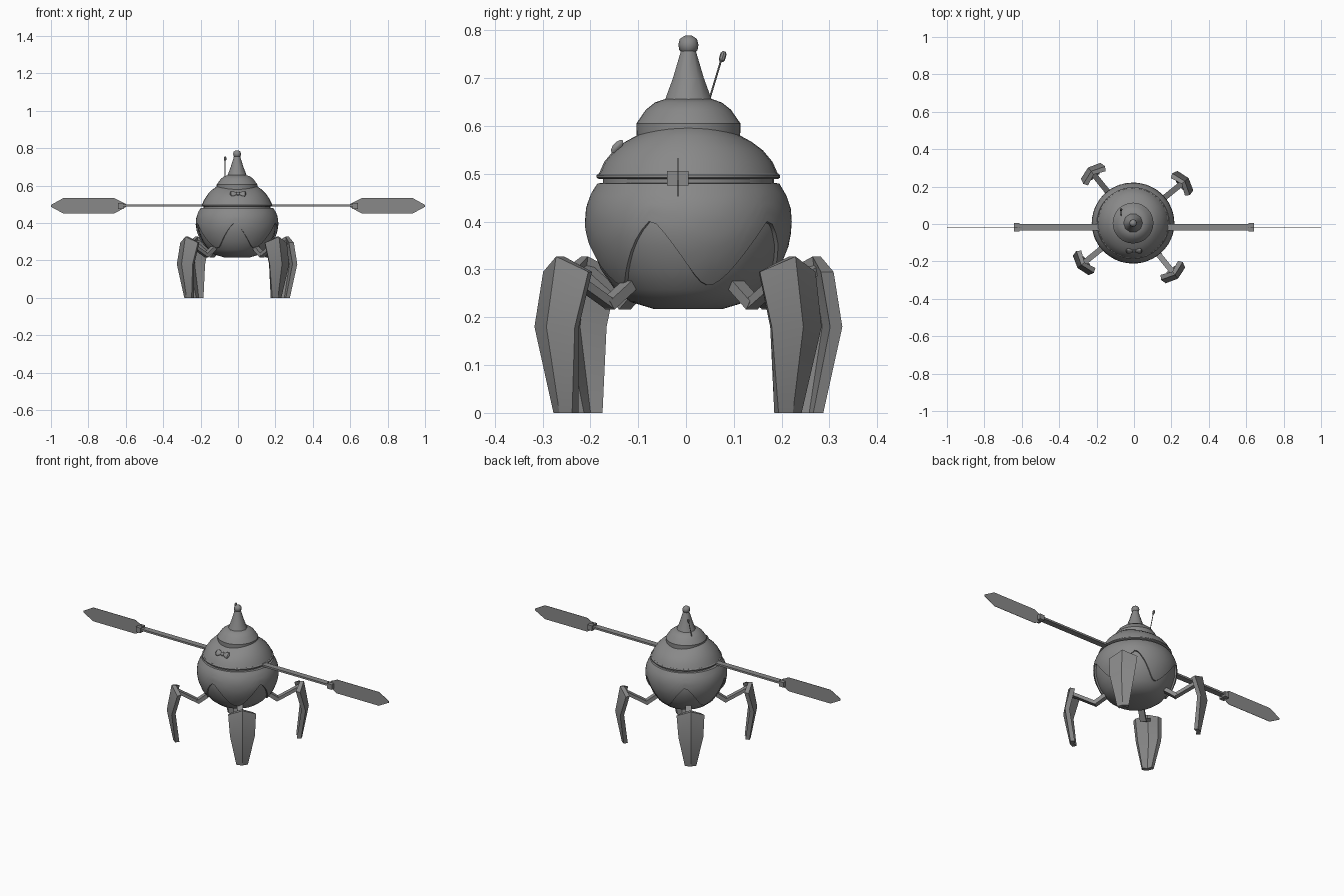
import bpy, bmesh, math
from mathutils import Vector

if "Cube" in bpy.data.objects:
    bpy.data.objects.remove(bpy.data.objects["Cube"])

CX, CY = -0.005, 0.005          # body axis
TAU = math.tau

# One dark grey for the whole model
GREY = bpy.data.materials.new("dark_grey")
GREY.diffuse_color = (0.25, 0.25, 0.25, 1)
GREY.use_nodes = True
GREY.node_tree.nodes["Principled BSDF"].inputs["Base Color"].default_value = GREY.diffuse_color


def finish(name, bm, loc=(0, 0, 0), rot=(0, 0, 0), smooth=None):
    me = bpy.data.meshes.new(name)
    bm.to_mesh(me)
    bm.free()
    me.materials.append(GREY)
    if smooth:
        for p in me.polygons:
            p.use_smooth = True
        me.set_sharp_from_angle(angle=math.radians(smooth))
    ob = bpy.data.objects.new(name, me)
    ob.location, ob.rotation_euler = loc, rot
    bpy.context.collection.objects.link(ob)
    return ob


def lathe(name, profile, segs=32, smooth=35, caps=True, **kw):
    """Revolve profile [(r, z)] bottom to top; profile may be a function of angle."""
    bm = bmesh.new()
    rings = []
    for i in range(segs):
        a = TAU * i / segs
        pts = profile(a) if callable(profile) else profile
        rings.append([bm.verts.new((r * math.cos(a), r * math.sin(a), z)) for r, z in pts])
    n = len(rings[0])
    for i in range(segs):
        p, q = rings[i], rings[(i + 1) % segs]
        for j in range(n - 1):
            bm.faces.new((p[j], q[j], q[j + 1], p[j + 1]))
    if caps:
        bm.faces.new([r[0] for r in reversed(rings)])
        bm.faces.new([r[-1] for r in rings])
    kw.setdefault("loc", (CX, CY, 0))
    return finish(name, bm, smooth=smooth, **kw)


def box(name, a, b, width, thick):
    """Square bar from a to b, width along local sideways direction."""
    a, b = Vector(a), Vector(b)
    d = (b - a).normalized()
    side = Vector((0, 0, 1)).cross(d).normalized()
    up = d.cross(side)
    bm = bmesh.new()
    ends = [[bm.verts.new(p + side * s * width / 2 + up * t * thick / 2)
             for s, t in ((-1, -1), (1, -1), (1, 1), (-1, 1))] for p in (a, b)]
    for i in range(4):
        j = (i + 1) % 4
        bm.faces.new((ends[0][i], ends[0][j], ends[1][j], ends[1][i]))
    bm.faces.new(ends[0])
    bm.faces.new(ends[1])
    bmesh.ops.recalc_face_normals(bm, faces=bm.faces)
    return finish(name, bm)


# Lower body bowl
BOWL = [(0.075, 0.217), (0.125, 0.232), (0.158, 0.258), (0.187, 0.3), (0.207, 0.35),
        (0.214, 0.39), (0.211, 0.43), (0.2, 0.46), (0.187, 0.48)]


def bowl_r(z):
    for (r0, z0), (r1, z1) in zip(BOWL, BOWL[1:]):
        if z <= z1:
            return r0 + (r1 - r0) * (z - z0) / (z1 - z0)
    return BOWL[-1][0]


lathe("lower_body", [(r - 0.004, z) for r, z in BOWL])


# Outer skin with five arches along its lower edge
def skin(a):
    d = ((math.degrees(a) - 51) % 72) / 72
    t = 2 * min(d, 1 - d)
    arch = 0.5 * (1 - math.sin(t * math.pi / 2)) + 0.25 * (1 + math.cos(t * math.pi))
    low = 0.267 + 0.138 * arch
    zs = [low + (0.48 - low) * k / 8 for k in range(9)]
    return ([(bowl_r(low) - 0.006, low)] + [(bowl_r(z) + 0.003, z) for z in zs]
            + [(0.17, 0.481)])


lathe("body_skin", skin, segs=80, caps=False).scale.x = 1.02

# Waist and rim
lathe("waist", [(0.179, 0.475), (0.179, 0.492)])
lathe("rim", [(0.187, 0.489), (0.192, 0.492), (0.192, 0.497), (0.187, 0.501)])


# Dome, slightly raised at the sides
def dome(a):
    k = math.cos(2 * a)
    return [(0.187, 0.5), (0.176, 0.525), (0.156, 0.552 + 0.003 * k), (0.132, 0.573 + 0.006 * k),
            (0.108, 0.588 + 0.008 * k), (0.06, 0.606), (0.02, 0.61)]


lathe("upper_dome", dome)

# Head cap, pointed hat and its knob
lathe("head_cap", [(0.108, 0.57), (0.109, 0.605), (0.089, 0.634), (0.07, 0.649), (0.05, 0.656)])
lathe("pointed_hat", [(0.052, 0.653), (0.034, 0.7), (0.016, 0.758)], segs=10, smooth=50)
lathe("hat_knob", [(0.009, 0.751), (0.019, 0.758), (0.021, 0.77), (0.018, 0.782), (0.007, 0.789)],
      segs=8, smooth=50)

# Antenna
tilt = (-math.atan2(0.03, 0.1), 0, 0)
lathe("antenna_rod", [(0.002, 0), (0.002, 0.11)], segs=8, loc=(-0.069, 0.043, 0.636), rot=tilt)
lathe("antenna_tip", [(0.003, 0), (0.0065, 0.004), (0.0065, 0.018), (0.003, 0.023)], segs=8,
      loc=(-0.069, 0.0735, 0.734), rot=tilt)

# Bow tie lying flat on the front of the dome
half = [(0.006, 0.042), (0.014, 0.037), (0.014, 0.024), (0.006, 0.009), (0.009, 0.006)]
bow = lathe("bow_tie", [(r, -z) for r, z in half] + half[::-1], segs=10, loc=(0, -0.144, 0.557))
bow.rotation_mode = 'ZYX'
bow.rotation_euler = (math.radians(-42), math.pi / 2, 0)
bow.scale = (1.25, 0.6, 1)

# Long side arms with clamps and flat paddles
AY, AZ = -0.017, 0.494
box("cross_arm", (-0.63, AY, AZ), (0.63, AY, AZ), 0.034, 0.011)
for s, side in ((-1, "left"), (1, "right")):
    box(side + "_clamp", (s * 0.612, AY, 0.491), (s * 0.642, AY, 0.491), 0.045, 0.03)
    bm = bmesh.new()
    outline = [(0.6, 0.485), (0.66, 0.452), (0.935, 0.452), (1.0, 0.487),
               (1.0, 0.497), (0.935, 0.533), (0.66, 0.533), (0.6, 0.502)]
    f = bm.faces.new([bm.verts.new((s * x, AY - 0.001, z)) for x, z in outline])
    ext = bmesh.ops.extrude_face_region(bm, geom=[f], use_keep_orig=True)
    bmesh.ops.translate(bm, vec=(0, 0.002, 0),
                        verts=[v for v in ext["geom"] if isinstance(v, bmesh.types.BMVert)])
    bmesh.ops.recalc_face_normals(bm, faces=bm.faces)
    finish(side + "_paddle", bm)

# Four legs: two struts and a kneed armour plate with a peaked top each
rows = [  # side (u, v, z) and centre (u, z) at top, knee and foot
    ((0.33, 0.075, 0.295), (0.356, 0.327)),
    ((0.36, 0.067, 0.18), (0.382, 0.18)),
    ((0.338, 0.031, 0.0), (0.347, 0.0))]
for k in range(4):
    ang = math.radians(39 + 90 * k)
    bm = bmesh.new()
    grid = [[bm.verts.new(p) for p in ((su, -sv, sz), (ou, 0, oz), (su, sv, sz))]
            for (su, sv, sz), (ou, oz) in rows]
    for r in range(2):
        for j in range(2):
            bm.faces.new((grid[r + 1][j], grid[r + 1][j + 1], grid[r][j + 1], grid[r][j]))
    ext = bmesh.ops.extrude_face_region(bm, geom=bm.faces[:], use_keep_orig=True)
    for v in ext["geom"]:
        if isinstance(v, bmesh.types.BMVert):
            v.co.x -= 0.022
            v.co.y *= 0.8
    bmesh.ops.recalc_face_normals(bm, faces=bm.faces)
    parts = [finish(f"leg_plate_{k + 1}", bm, smooth=30),
             box(f"upper_strut_{k + 1}", (0.12, 0, 0.295), (0.218, 0, 0.225), 0.032, 0.022),
             box(f"lower_strut_{k + 1}", (0.205, 0, 0.224), (0.345, 0, 0.302), 0.03, 0.018)]
    for ob in parts:
        ob.location = (CX, CY, 0)
        ob.rotation_euler = (0, 0, ang)
